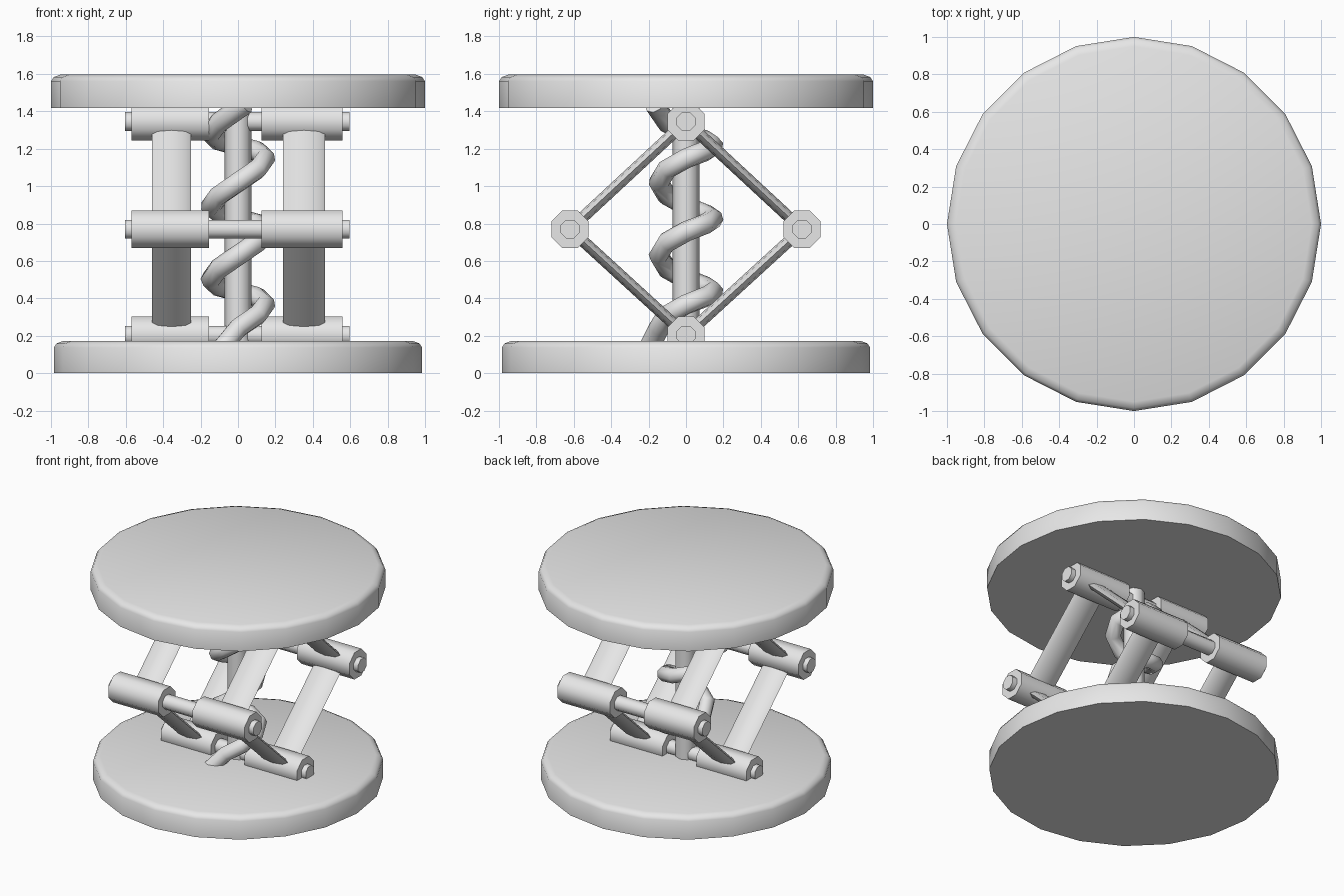
import bpy
import bmesh
from math import pi, sin, cos, atan2, hypot
from mathutils import Matrix, Vector

cube = bpy.data.objects.get("Cube")
if cube:
    bpy.data.objects.remove(cube, do_unlink=True)

GREY = (0.8, 0.8, 0.8, 1.0)
grey = bpy.data.materials.new("light grey")
grey.use_nodes = True
grey.diffuse_color = GREY
grey.node_tree.nodes["Principled BSDF"].inputs["Base Color"].default_value = GREY


def finish(obj, angle=pi / 3):
    """Give the part its material and smooth shading."""
    obj.data.materials.append(grey)
    bpy.ops.object.select_all(action='DESELECT')
    obj.select_set(True)
    bpy.context.view_layer.objects.active = obj
    bpy.ops.object.shade_smooth_by_angle(angle=angle)


def add_mesh(name, bm):
    bmesh.ops.recalc_face_normals(bm, faces=bm.faces)
    mesh = bpy.data.meshes.new(name)
    bm.to_mesh(mesh)
    bm.free()
    obj = bpy.data.objects.new(name, mesh)
    bpy.context.collection.objects.link(obj)
    finish(obj)


def cylinder(name, matrix, sides=8, spin=0.0):
    """Unit cylinder (radius 1, height 1) placed by a matrix."""
    bm = bmesh.new()
    bmesh.ops.create_cone(bm, cap_ends=True, segments=sides, radius1=1, radius2=1,
                          depth=1, matrix=matrix @ Matrix.Rotation(spin, 4, 'Z'))
    add_mesh(name, bm)


def x_rod(name, x0, x1, y, z, apothem):
    """Octagonal rod along x with flats on top and sides."""
    r = apothem / cos(pi / 8)
    m = (Matrix.Translation(((x0 + x1) / 2, y, z)) @ Matrix.Rotation(pi / 2, 4, 'Y')
         @ Matrix.Diagonal((r, r, x1 - x0, 1)))
    cylinder(name, m, spin=pi / 8)


def disc(name, radius, z, height):
    """Twenty-sided plate with a rounded upper rim."""
    bm = bmesh.new()
    profile = [(0, 0), (0, height - 0.035), (0.015, height - 0.013), (0.05, height)]
    rings = []
    for inset, h in profile:
        r = radius - inset
        rings.append([bm.verts.new((r * cos(i * pi / 10), r * sin(i * pi / 10), z + h))
                      for i in range(20)])
    for low, high in zip(rings, rings[1:]):
        for i in range(20):
            j = (i + 1) % 20
            bm.faces.new((low[i], low[j], high[j], high[i]))
    bm.faces.new(rings[0])
    bm.faces.new(rings[-1])
    add_mesh(name, bm)


# Plates
disc("bottom_plate", 0.985, 0, 0.172)
disc("top_plate", 1.0, 1.418, 0.178)

# Pivot rods with a sleeve on each side
pivots = {"top": (0, 1.345), "front": (-0.62, 0.77), "bottom": (0, 0.203), "back": (0.62, 0.77)}
sleeves = {"right": (-0.57, -0.155), "left": (0.125, 0.56)}
for where, (y, z) in pivots.items():
    x_rod(where + "_pivot_rod", -0.605, 0.597, y, z, 0.05)
    for side, (x0, x1) in sleeves.items():
        x_rod(f"{where}_{side}_sleeve", x0, x1, y, z, 0.1)

# Flattened link arms between neighbouring pivots
arms = {"right": (-0.355, 0.105), "left": (0.353, 0.112)}
ring = list(pivots)
for i, start in enumerate(ring):
    end = ring[(i + 1) % 4]
    (y0, z0), (y1, z1) = pivots[start], pivots[end]
    dy, dz = y1 - y0, z1 - z0
    length = hypot(dy, dz) - 0.13
    for side, (x, half_width) in arms.items():
        m = (Matrix.Translation((x, (y0 + y1) / 2, (z0 + z1) / 2))
             @ Matrix.Rotation(atan2(-dy, dz), 4, 'X')
             @ Matrix.Diagonal((half_width, 0.031, length, 1)))
        cylinder(f"{start}_{end}_{side}_arm", m)

# Centre shaft
cylinder("centre_shaft", Matrix.Translation((0, 0, 0.79)) @ Matrix.Diagonal((0.072, 0.072, 1.3, 1)))

# Coil winding three turns around the shaft
points = [Vector((-0.09, -0.2, 0.13))]
for k in range(25):
    t = k * pi / 4
    points.append(Vector((0.145 * sin(t), -0.145 * cos(t), 0.24 + 0.39 * t / (2 * pi) + 0.03 * sin(t))))
points[-1] = Vector((0.04, -0.17, 1.44))
curve = bpy.data.curves.new("coil", 'CURVE')
curve.dimensions = '3D'
curve.bevel_depth = 0.055
curve.bevel_resolution = 2
curve.use_fill_caps = True
spline = curve.splines.new('POLY')
spline.points.add(len(points) - 1)
for p, co in zip(spline.points, points):
    p.co = (*co, 1)
coil = bpy.data.objects.new("coil", curve)
bpy.context.collection.objects.link(coil)
bpy.ops.object.select_all(action='DESELECT')
coil.select_set(True)
bpy.context.view_layer.objects.active = coil
bpy.ops.object.convert(target='MESH')
finish(bpy.context.view_layer.objects.active)
